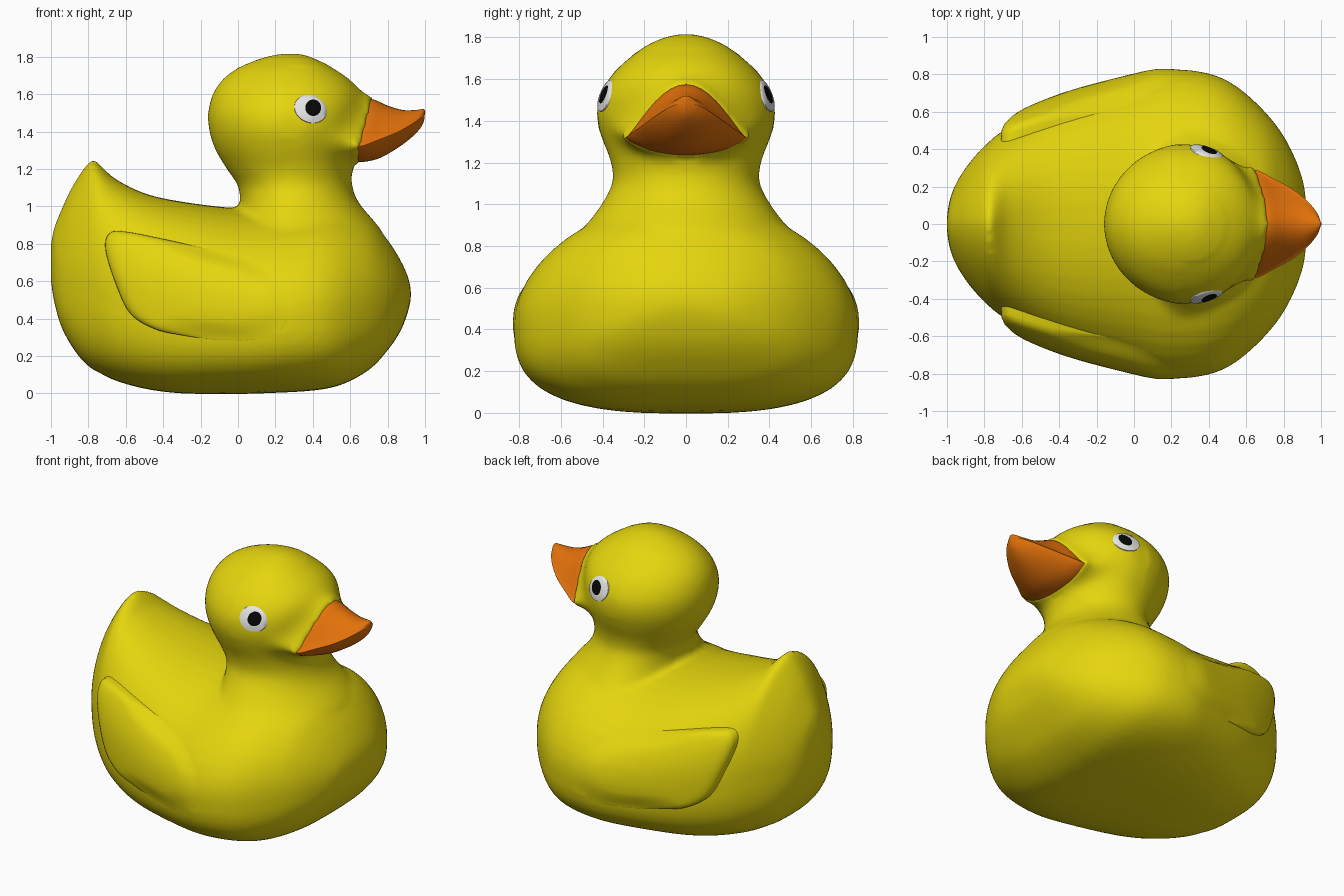
import bpy, bmesh, math
from mathutils import Vector
from mathutils.bvhtree import BVHTree

if "Cube" in bpy.data.objects:
    bpy.data.objects.remove(bpy.data.objects["Cube"])


def material(name, rgb):
    m = bpy.data.materials.new(name)
    m.diffuse_color = (*rgb, 1)
    m.use_nodes = True
    m.node_tree.nodes["Principled BSDF"].inputs["Base Color"].default_value = m.diffuse_color
    return m


YELLOW = material("yellow", (0.78, 0.665, 0.004))
ORANGE = material("orange", (0.76, 0.165, 0.003))
WHITE = material("white", (0.8, 0.8, 0.8))
BLACK = material("black", (0.002, 0.002, 0.002))


def spline(pts, steps, closed=False):
    """Catmull-Rom resampling of tuples."""
    n, out = len(pts), []
    for i in range(n if closed else n - 1):
        get = lambda k: pts[k % n] if closed else pts[min(max(k, 0), n - 1)]
        a, b, c, d = (get(i + k) for k in (-1, 0, 1, 2))
        for s in range(steps):
            t = s / steps
            out.append(tuple(0.5 * (2 * q + (r - p) * t + (2 * p - 5 * q + 4 * r - u) * t * t
                                    + (3 * q - p - 3 * r + u) * t ** 3)
                             for p, q, r, u in zip(a, b, c, d)))
    return out if closed else out + [pts[-1]]


def spow(v, e):
    return math.copysign(abs(v) ** e, v)


def clamp(v):
    return min(max(v, 0), 1)


def loft(bm, stations, section, steps=4, n=48):
    """Skin through sections; section(station, angle) gives a point."""
    rings = [[bm.verts.new(section(s, 2 * math.pi * k / n)) for k in range(n)]
             for s in spline(stations, steps)]
    for a, b in zip(rings, rings[1:]):
        for k in range(n):
            j = (k + 1) % n
            bm.faces.new((a[k], a[j], b[j], b[k]))
    bm.faces.new(rings[0])
    bm.faces.new(rings[-1])


def finish(bm, name, mats, recalc=True):
    if recalc:
        bmesh.ops.recalc_face_normals(bm, faces=bm.faces)
    me = bpy.data.meshes.new(name)
    bm.to_mesh(me)
    bm.free()
    for m in mats:
        me.materials.append(m)
    ob = bpy.data.objects.new(name, me)
    bpy.context.collection.objects.link(ob)
    return ob


# Body cross-section: x, bottom, top, half width, upper roundness
BODY = [(-1.0, .60, .80, .04, 1.9), (-.985, .50, .88, .13, 1.8), (-.95, .37, .97, .22, 1.7),
        (-.9, .27, 1.08, .30, 1.7), (-.84, .185, 1.18, .375, 1.7), (-.78, .13, 1.25, .435, 1.75),
        (-.74, .11, 1.225, .47, 1.85), (-.66, .07, 1.15, .525, 2.1), (-.5, .025, 1.07, .61, 2.25),
        (-.3, .0, 1.025, .69, 2.2), (0, -.003, .99, .78, 2), (.2, .003, 1.0, .825, 1.92),
        (.4, .015, 1.02, .805, 1.92), (.55, .045, 1.0, .735, 1.95), (.7, .125, .93, .60, 2),
        (.8, .23, .82, .47, 2), (.87, .335, .71, .33, 2), (.91, .44, .62, .2, 2),
        (.925, .51, .55, .05, 2)]


def body_section(s, a):
    x, zb, zt, w, nu = s
    zc = zb + .42 * (zt - zb)
    up = math.sin(a) >= 0
    e = 2 / (nu if up else 2.95)
    return (x, w * spow(math.cos(a), e), zc + (zt - zc if up else zc - zb) * spow(math.sin(a), e))


# Neck and head cross-section: z, back, front, half width
HEAD = [(.75, -.15, .78, .59), (.86, -.08, .77, .515), (.93, -.01, .72, .455), (1.0, .01, .66, .405),
        (1.06, .01, .625, .37), (1.12, -.005, .61, .35), (1.2, -.06, .605, .36),
        (1.3, -.12, .61, .40), (1.4, -.153, .64, .43), (1.5, -.16, .67, .425),
        (1.6, -.135, .665, .375), (1.68, -.08, .60, .30), (1.74, .0, .51, .225),
        (1.79, .12, .41, .13), (1.815, .22, .34, .04)]


def head_section(s, a):
    z, xb, xf, w = s
    front = math.cos(a) > 0
    return (.3 + (xf - .3 if front else .3 - xb) * math.cos(a), w * math.sin(a), z)


# Bill cross-section: x, edge height, top, bottom, half width
FAIRING = [(.3, 1.42, 1.76, 1.15, .42), (.45, 1.38, 1.71, 1.18, .385), (.55, 1.35, 1.645, 1.205, .345),
           (.655, 1.32, 1.58, 1.23, .30)]
BILL = [(.55, 1.33, 1.57, 1.24, .27), (.65, 1.32, 1.574, 1.236, .289), (.75, 1.355, 1.54, 1.255, .24),
        (.85, 1.395, 1.515, 1.31, .185), (.93, 1.44, 1.515, 1.37, .12), (.98, 1.475, 1.52, 1.425, .058),
        (.998, 1.49, 1.505, 1.47, .012)]


def bill_section(s, a):
    x, zc, zt, zb, w = s
    sn = math.sin(a)
    dz = (zt - zc) * sn ** 2.6 if sn >= 0 else -(zc - zb) * (-sn) ** 1.5
    return (x + .25 * max(dz, 0), w * math.cos(a), zc + dz)


# Body, neck and head fused into one smooth skin
bm = bmesh.new()
loft(bm, BODY, body_section)
loft(bm, HEAD, head_section)
loft(bm, FAIRING, bill_section)
body = finish(bm, "body_and_head", [YELLOW])
rm = body.modifiers.new("fuse", 'REMESH')
rm.mode = 'VOXEL'
rm.voxel_size = .02
sm = body.modifiers.new("soften", 'SMOOTH')
sm.factor = .5
sm.iterations = 7
bpy.context.view_layer.update()
dg = bpy.context.evaluated_depsgraph_get()
skin = bpy.data.meshes.new_from_object(body.evaluated_get(dg))
body.modifiers.clear()
body.data = skin
skin.materials.clear()
skin.materials.append(YELLOW)
skin.polygons.foreach_set("material_index", [0] * len(skin.polygons))

# Blend the cheeks behind the bill
bm = bmesh.new()
bm.from_mesh(skin)
cheeks = [v for v in bm.verts if v.co.x > .25 and 1.15 < v.co.z < 1.75
          and v.co.x - .25 * max(v.co.z - 1.32, 0) < .62]
for _ in range(25):
    bmesh.ops.smooth_vert(bm, verts=cheeks, factor=.5, use_axis_x=True, use_axis_y=True, use_axis_z=True)
bm.to_mesh(skin)
tree = BVHTree.FromBMesh(bm)
bm.free()

# Bill
bm = bmesh.new()
loft(bm, BILL, bill_section)
finish(bm, "bill", [ORANGE])


def patch(name, side, centre, rings, mats, black_from=99):
    """Skin-hugging patch; rings are lists of (x, z, lift), outermost first."""
    bm = bmesh.new()

    def drop(x, z, lift):
        hit = tree.ray_cast(Vector((x, side * 3, z)), Vector((0, -side, 0)))[0]
        return bm.verts.new((x, (hit.y if hit else 0) + side * lift, z))

    vs = [[drop(*p) for p in r] for r in rings]
    mid = drop(*centre)
    n = len(vs[0])
    for i, r in enumerate(vs):
        for k in range(n):
            j = (k + 1) % n
            f = [r[k], r[j]] + ([vs[i + 1][j], vs[i + 1][k]] if i + 1 < len(vs) else [mid])
            face = bm.faces.new(f if side < 0 else f[::-1])
            face.material_index = int(i >= black_from)
    return finish(bm, name, mats, recalc=False)


# Wing outline (x, z), anticlockwise seen from the -y side
WING = spline([(-.71, .77), (-.66, .6), (-.58, .43), (-.45, .345), (-.3, .31), (-.1, .285), (.13, .29),
               (.25, .36), (.28, .48), (.24, .59), (.1, .69), (-.1, .755), (-.35, .815), (-.6, .865),
               (-.69, .855)], 5, closed=True)
WC = (-.2, .57)


def lift(x, z):
    return (.022 + .05 * clamp((.25 - x) / .95)) * (.65 + .35 * clamp((z - .3) / .5))


def wing_ring(scale, sharp):
    """Crisp edge at the back, melting into the body at the front."""
    out = []
    t = clamp((1 - scale) / .4)
    soft = t * t * (3 - 2 * t)
    for px, pz in WING:
        x, z = WC[0] + (px - WC[0]) * scale, WC[1] + (pz - WC[1]) * scale
        w = clamp((-.15 - px) / .3)
        f = w * sharp + (1 - w) * soft
        out.append((x, z, lift(x, z) * f - (.03 * w + .001 if scale == 1 else 0)))
    return out


# Eye outline: tilted ellipse
def eye_ring(cx, cz, rx, rz, tilt, up):
    out = []
    for k in range(32):
        a = 2 * math.pi * k / 32
        u, v = rx * math.cos(a), rz * math.sin(a)
        out.append((cx + u * math.cos(tilt) - v * math.sin(tilt),
                    cz + u * math.sin(tilt) + v * math.cos(tilt), up))
    return out


for side, label in ((-1, "right"), (1, "left")):
    rings = [wing_ring(s, f) for s, f in
             ((1, 0), (.995, .55), (.975, .8), (.93, .95), (.87, 1), (.8, 1), (.7, 1), (.6, 1),
              (.4, 1), (.2, 1))]
    patch(label + "_wing", side, (*WC, lift(*WC)), rings, [YELLOW])
    eye = [eye_ring(.388, 1.52, .091, .074, -.4, -.004), eye_ring(.388, 1.52, .088, .071, -.4, .006),
           eye_ring(.393, 1.524, .062, .056, -.3, .007), eye_ring(.402, 1.527, .042, .044, 0, .008),
           eye_ring(.402, 1.527, .018, .02, 0, .008)]
    patch(label + "_eye", side, (.402, 1.527, .008), eye, [WHITE, BLACK], black_from=3)

# Smooth shading everywhere
for ob in bpy.context.collection.objects:
    ob.select_set(True)
    bpy.context.view_layer.objects.active = ob
bpy.ops.object.shade_smooth_by_angle(angle=math.radians(50))
